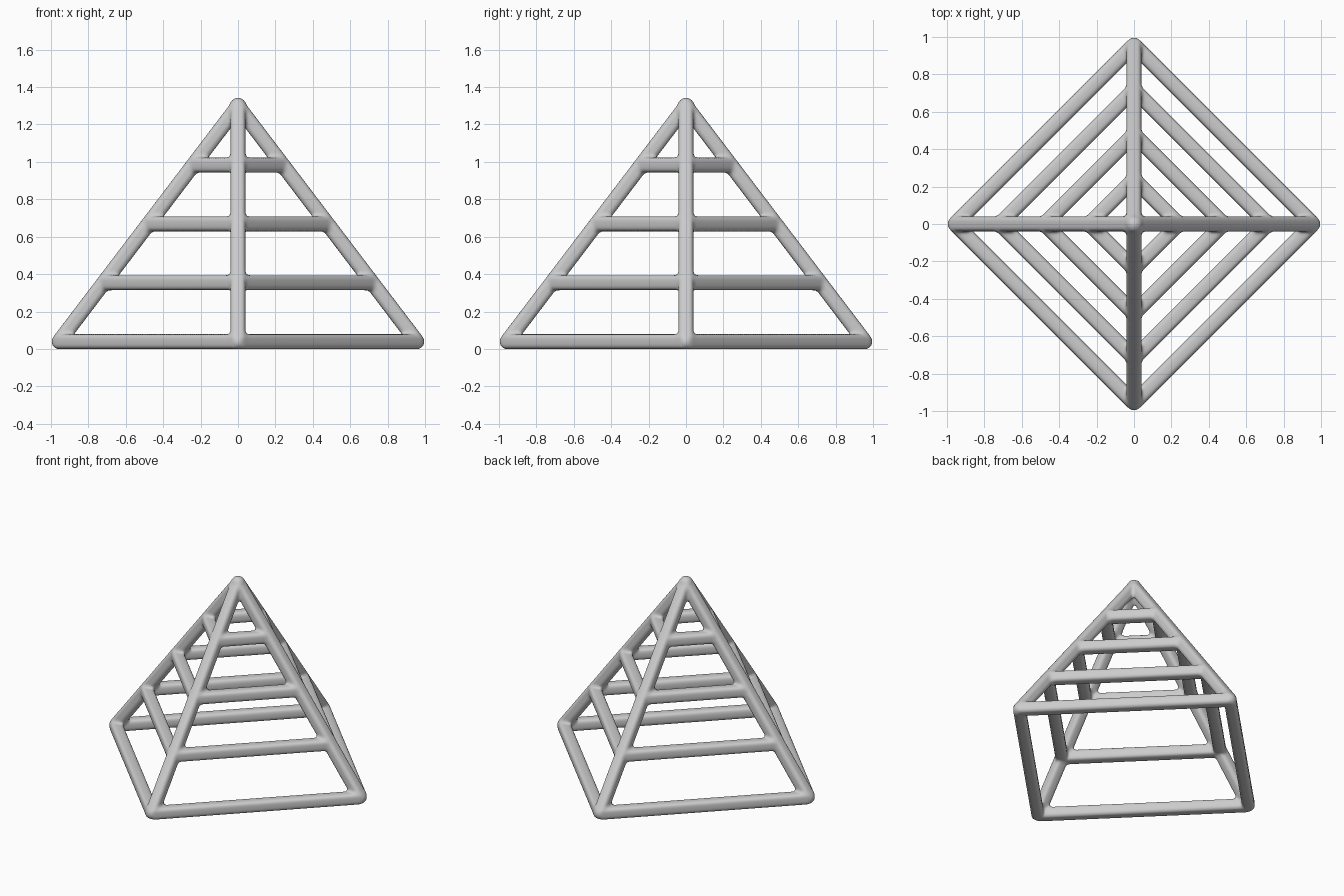
import bpy
import bmesh
import math
from mathutils import Vector, Matrix

cube = bpy.data.objects.get("Cube")
if cube:
    bpy.data.objects.remove(cube, do_unlink=True)

THICK = 0.08           # bar thickness
REACH = 0.957          # corner distance from the centre
BASE, APEX = 0.039, 1.298
LEVELS = 4

grey = bpy.data.materials.new("light_grey")
grey.use_nodes = True
colour = (0.6, 0.6, 0.6, 1)
grey.diffuse_color = colour
grey.node_tree.nodes["Principled BSDF"].inputs["Base Color"].default_value = colour


def add_bar(bm, a, b):
    """Rounded square bar from a to b, one side kept upright."""
    along = (b - a).normalized()
    side = along.cross(Vector((0, 0, 1))).normalized()
    up = side.cross(along)
    turn = Matrix((side, along, up)).transposed().to_4x4()
    size = Matrix.Diagonal((THICK, (b - a).length, THICK, 1))
    part = bmesh.new()
    bmesh.ops.create_cube(part, size=1, matrix=Matrix.Translation((a + b) / 2) @ turn @ size)
    long_edges = [e for e in part.edges
                  if abs((e.verts[0].co - e.verts[1].co).normalized().dot(along)) > 0.9]
    bmesh.ops.bevel(part, geom=long_edges, offset=0.022, segments=4,
                    profile=0.5, affect='EDGES')
    mesh = bpy.data.meshes.new("bar")
    part.to_mesh(mesh)
    part.free()
    bm.from_mesh(mesh)
    bpy.data.meshes.remove(mesh)


def add_joint(bm, p, radius):
    bmesh.ops.create_uvsphere(bm, u_segments=20, v_segments=12, radius=radius,
                              matrix=Matrix.Translation(p))


bm = bmesh.new()
apex = Vector((0, 0, APEX))
add_joint(bm, apex, 0.046)

# Sloping ridges
for k in range(4):
    angle = k * math.pi / 2
    add_bar(bm, Vector((math.cos(angle) * REACH, math.sin(angle) * REACH, BASE)), apex)

# Square rings of level bars
for level in range(LEVELS):
    t = level / LEVELS
    ring = [Vector((math.cos(k * math.pi / 2) * REACH * (1 - t),
                    math.sin(k * math.pi / 2) * REACH * (1 - t),
                    BASE + (APEX - BASE) * t)) for k in range(4)]
    for k in range(4):
        add_bar(bm, ring[k], ring[(k + 1) % 4])
        add_joint(bm, ring[k], 0.041)

mesh = bpy.data.meshes.new("pyramid_frame")
bm.to_mesh(mesh)
bm.free()
mesh.materials.append(grey)
frame = bpy.data.objects.new("pyramid_frame", mesh)
bpy.context.collection.objects.link(frame)

# Fuse the bars and soften the joints
fuse = frame.modifiers.new("fuse", 'REMESH')
fuse.mode = 'VOXEL'
fuse.voxel_size = 0.01
fuse.use_smooth_shade = True
soften = frame.modifiers.new("soften", 'SMOOTH')
soften.factor = 0.5
soften.iterations = 5
